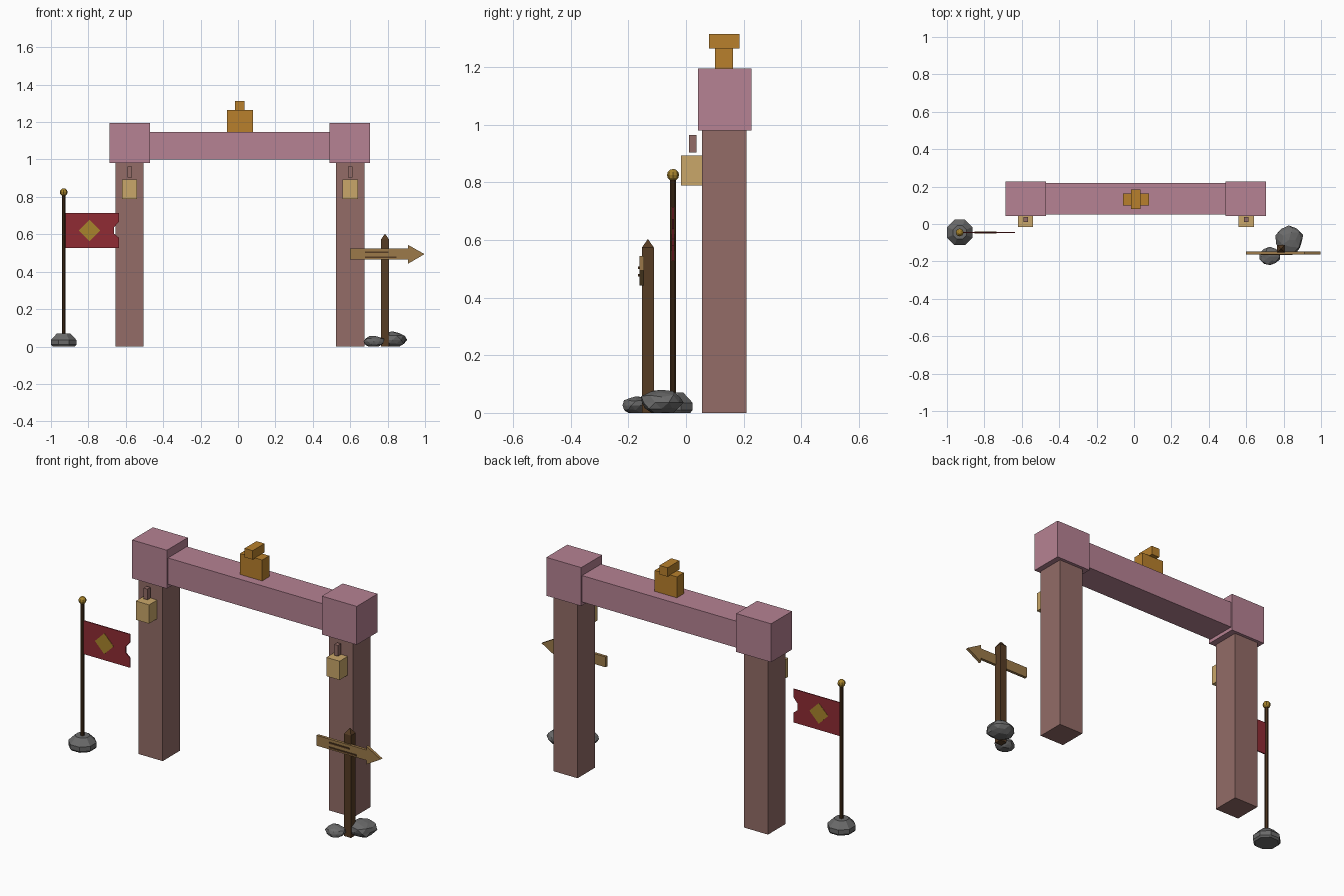
import bpy
import bmesh
import math
import random
from mathutils import Vector

cube = bpy.data.objects.get("Cube")
if cube:
    bpy.data.objects.remove(cube, do_unlink=True)


def material(name, r, g, b):
    """Flat colour from display values, stored as linear."""
    col = [(c / 255 / 12.92) if c < 11 else ((c / 255 + 0.055) / 1.055) ** 2.4 for c in (r, g, b)] + [1]
    mat = bpy.data.materials.new(name)
    mat.use_nodes = True
    mat.diffuse_color = col
    mat.node_tree.nodes["Principled BSDF"].inputs["Base Color"].default_value = col
    return mat


PINK = material("dusty pink", 182, 130, 147)
CLAY = material("clay brown", 147, 108, 103)
GOLD = material("amber gold", 184, 128, 44)
LAMP = material("lantern tan", 202, 167, 106)
RED = material("banner red", 144, 43, 52)
BRASS = material("brass", 168, 132, 44)
BARK = material("dark wood", 86, 60, 36)
POLE = material("pole brown", 66, 44, 24)
PLANK = material("plank wood", 156, 122, 74)
STONE = material("grey stone", 106, 106, 106)


def finish(name, bm, mat):
    bmesh.ops.recalc_face_normals(bm, faces=bm.faces)
    mesh = bpy.data.meshes.new(name)
    bm.to_mesh(mesh)
    bm.free()
    mesh.materials.append(mat)
    obj = bpy.data.objects.new(name, mesh)
    bpy.context.collection.objects.link(obj)
    return obj


def box(name, xs, ys, zs, mat):
    bm = bmesh.new()
    bmesh.ops.create_cube(bm, size=1)
    for v in bm.verts:
        v.co = [(a + b) / 2 + c * (b - a) for c, (a, b) in zip(v.co, (xs, ys, zs))]
    return finish(name, bm, mat)


def plate(name, outline, ys, mat):
    """Extrude an x-z outline between two y values."""
    bm = bmesh.new()
    face = bm.faces.new([bm.verts.new((x, ys[0], z)) for x, z in outline])
    new = bmesh.ops.extrude_face_region(bm, geom=[face])["geom"]
    verts = [g for g in new if isinstance(g, bmesh.types.BMVert)]
    bmesh.ops.translate(bm, verts=verts, vec=(0, ys[1] - ys[0], 0))
    return finish(name, bm, mat)


def stacked(name, centre, rings, sides, mat):
    """Loft regular polygons given as (flat radius, z); zero radius makes a tip."""
    bm = bmesh.new()
    loops = []
    for radius, z in rings:
        r = max(radius, 0.0001) / math.cos(math.pi / sides)
        angles = [2 * math.pi * (i + 0.5) / sides for i in range(sides)]
        loops.append([bm.verts.new((centre[0] + r * math.cos(a), centre[1] + r * math.sin(a), z)) for a in angles])
    for low, high in zip(loops, loops[1:]):
        for i in range(sides):
            j = (i + 1) % sides
            bm.faces.new((low[i], low[j], high[j], high[i]))
    bm.faces.new(loops[0])
    bm.faces.new(loops[-1])
    bmesh.ops.remove_doubles(bm, verts=bm.verts, dist=0.0005)
    return finish(name, bm, mat)


def rock(name, centre, size, seed):
    """Rough boulder with a flattened underside."""
    rng = random.Random(seed)
    bm = bmesh.new()
    bmesh.ops.create_icosphere(bm, subdivisions=2, radius=1)
    for v in bm.verts:
        p = v.co * rng.uniform(0.86, 1.06)
        p.z = max(p.z, -0.8)
        v.co = Vector(centre) + Vector([a * b for a, b in zip(p, size)])
    bmesh.ops.dissolve_limit(bm, angle_limit=0.25, verts=bm.verts, edges=bm.edges)
    return finish(name, bm, STONE)


# Gate: pillars, caps and hanging lanterns on both sides
MID = 0.01
for side, s in (("right", -1), ("left", 1)):
    x = MID + s * 0.59
    box(side + "_pillar", (x - 0.075, x + 0.075), (0.055, 0.21), (0, 0.98), CLAY)
    cx = MID + s * 0.588
    box(side + "_cap", (cx - 0.108, cx + 0.108), (0.042, 0.227), (0.98, 1.195), PINK)
    box(side + "_lantern", (x - 0.041, x + 0.041), (-0.017, 0.055), (0.788, 0.893), LAMP)
    box(side + "_lantern_hanger", (x - 0.012, x + 0.012), (0.01, 0.037), (0.903, 0.963), CLAY)

# Cross beam and crest
box("beam", (-0.48, 0.5), (0.052, 0.22), (1.0, 1.148), PINK)
box("crest_base", (-0.058, 0.08), (0.1, 0.163), (1.148, 1.265), GOLD)
box("crest_top", (-0.015, 0.035), (0.08, 0.185), (1.263, 1.313), GOLD)

# Banner on its pole
PX, PY = -0.932, -0.045
stacked("banner_base", (PX, PY), [(0.06, 0), (0.068, 0.01), (0.068, 0.035), (0.036, 0.07)], 8, STONE)
stacked("banner_pole", (PX, PY), [(0.01, 0.06), (0.01, 0.815)], 8, POLE)
bm = bmesh.new()
bmesh.ops.create_uvsphere(bm, u_segments=8, v_segments=6, radius=0.021)
bmesh.ops.translate(bm, verts=bm.verts, vec=(PX, PY, 0.825))
finish("banner_finial", bm, BRASS)
plate("banner_cloth", [(-0.93, 0.527), (-0.635, 0.527), (-0.635, 0.58), (-0.662, 0.603),
                       (-0.662, 0.638), (-0.635, 0.67), (-0.635, 0.714), (-0.93, 0.714)],
      (PY - 0.003, PY + 0.003), RED)
DX, DZ, DR = -0.794, 0.62, 0.058
plate("banner_diamond", [(DX - DR, DZ), (DX, DZ - DR), (DX + DR, DZ), (DX, DZ + DR)],
      (PY - 0.0048, PY + 0.0048), BRASS)

# Signpost with arrow board
stacked("sign_post", (0.786, -0.132), [(0.021, 0), (0.021, 0.573), (0, 0.603)], 4, BARK)
plate("sign_arrow", [(0.6, 0.465), (0.908, 0.465), (0.908, 0.442), (0.997, 0.494),
                     (0.908, 0.544), (0.908, 0.523), (0.6, 0.523)], (-0.162, -0.146), PLANK)
for name, end, z in (("upper", 0.805, 0.503), ("lower", 0.848, 0.477)):
    box(name + "_sign_stroke", (0.68, end), (-0.167, -0.16), (z - 0.004, z + 0.004), BARK)

# Stones around the post
rock("small_rock", (0.727, -0.174, 0.026), (0.056, 0.05, 0.033), 3)
rock("large_rock", (0.828, -0.085, 0.036), (0.076, 0.078, 0.046), 8)
